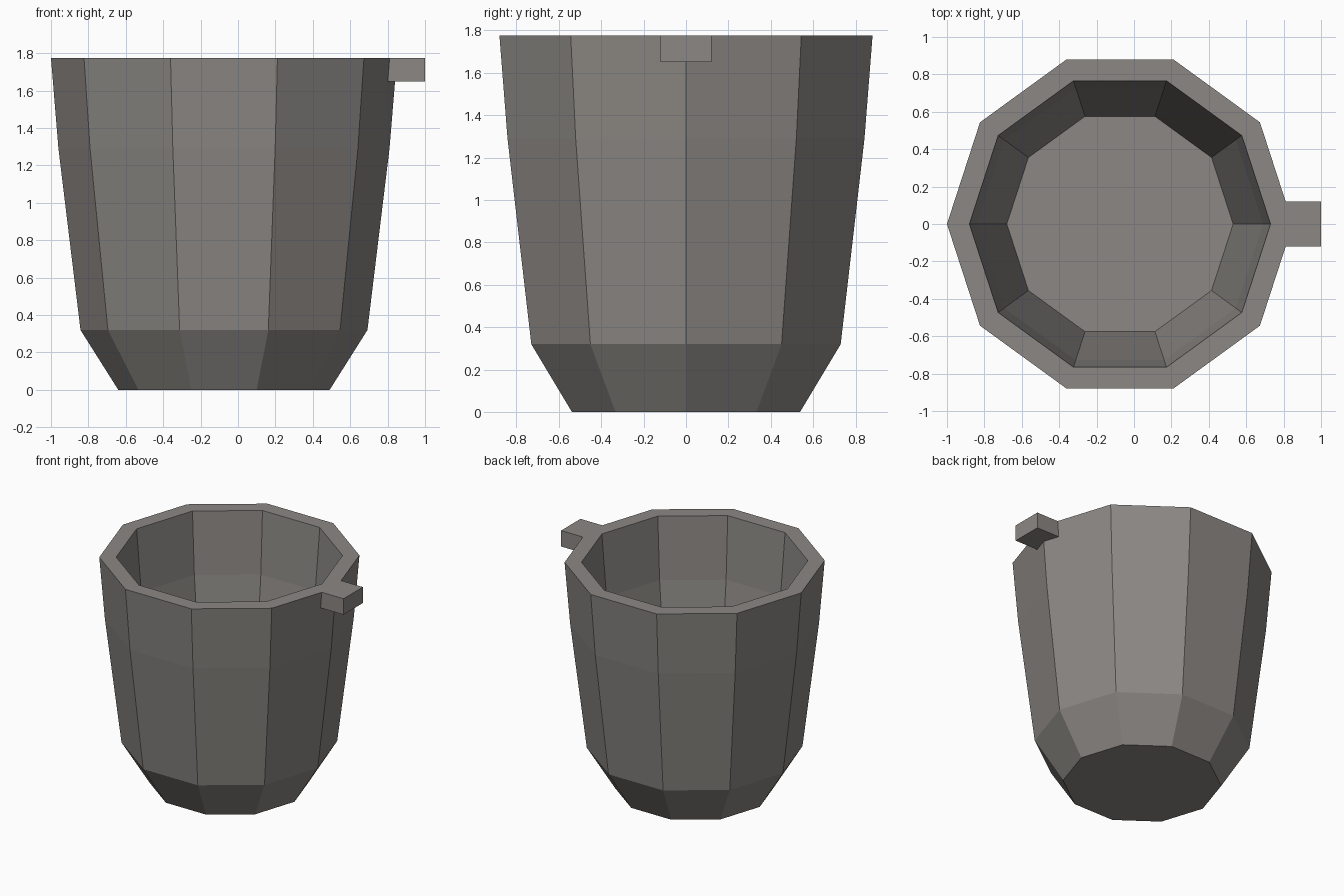
import bpy
import bmesh
from math import cos, sin, tan, pi

cube = bpy.data.objects.get("Cube")
if cube:
    bpy.data.objects.remove(cube, do_unlink=True)

SIDES = 10
CENTRE_X = -0.075
HEIGHT = 1.775
RIM_RADIUS = 0.925

stone = bpy.data.materials.new("warm_grey")
stone.use_nodes = True
stone.diffuse_color = (0.26, 0.245, 0.23, 1)
stone.node_tree.nodes["Principled BSDF"].inputs["Base Color"].default_value = stone.diffuse_color


def loft(name, rings):
    """Skin stacked rings of points and cap both ends."""
    bm = bmesh.new()
    loops = [[bm.verts.new(p) for p in ring] for ring in rings]
    n = len(loops[0])
    for low, high in zip(loops, loops[1:]):
        for i in range(n):
            j = (i + 1) % n
            bm.faces.new((low[i], low[j], high[j], high[i]))
    bm.faces.new(loops[0][::-1])
    bm.faces.new(loops[-1])
    bmesh.ops.recalc_face_normals(bm, faces=bm.faces)
    mesh = bpy.data.meshes.new(name)
    bm.to_mesh(mesh)
    bm.free()
    mesh.materials.append(stone)
    obj = bpy.data.objects.new(name, mesh)
    bpy.context.collection.objects.link(obj)
    return obj


def ring(radius, z):
    angles = [2 * pi * i / SIDES for i in range(SIDES)]
    return [(CENTRE_X + radius * cos(a), radius * sin(a), z) for a in angles]


# Faceted cup: outside from the base up, over the rim, then down to the inner floor
profile = [(0.565, 0), (0.767, 0.32), (0.885, 1.29), (RIM_RADIUS, HEIGHT),
           (0.805, HEIGHT), (0.765, 1.29), (0.605, 0.32)]
loft("cup_body", [ring(r, z) for r, z in profile])


# Small square handle tab, notched to sit against the corner of the wall
def tab_outline(z):
    half = 0.12
    corner = CENTRE_X + RIM_RADIUS - (HEIGHT - z) * 0.0825
    side = corner - half * tan(pi / SIDES)
    return [(1, -half, z), (1, half, z), (side, half, z),
            (corner, 0, z), (side, -half, z)]


loft("handle_tab", [tab_outline(1.65), tab_outline(HEIGHT)])
